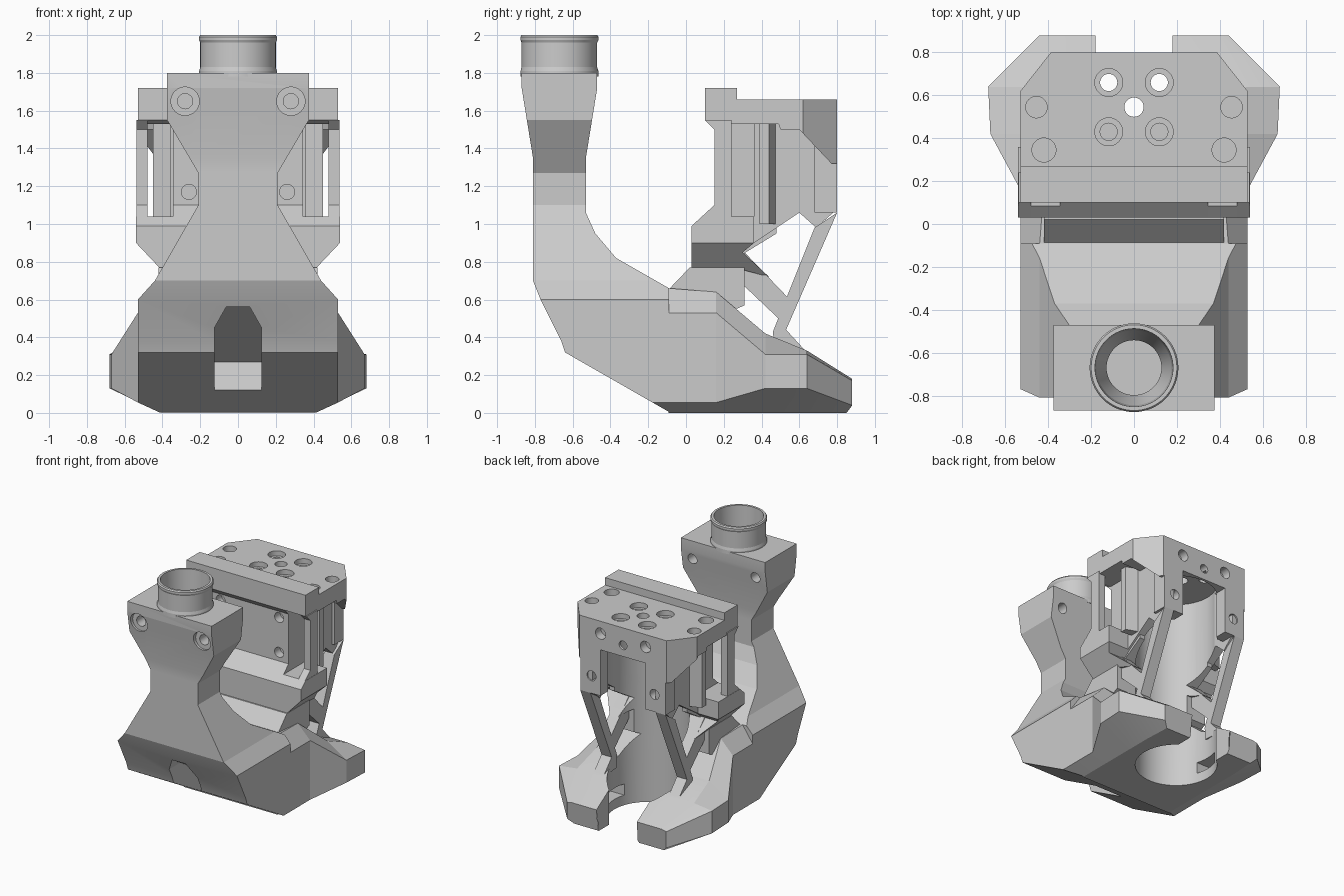
import bpy, bmesh
from math import cos, sin, tau, pi
from mathutils import Matrix

if "Cube" in bpy.data.objects:
    bpy.data.objects.remove(bpy.data.objects["Cube"])


def add(name, bm):
    bmesh.ops.recalc_face_normals(bm, faces=bm.faces)
    me = bpy.data.meshes.new(name)
    bm.to_mesh(me)
    bm.free()
    ob = bpy.data.objects.new(name, me)
    bpy.context.collection.objects.link(ob)
    return ob


def loft(name, rings):
    bm = bmesh.new()
    vs = [[bm.verts.new(p) for p in r] for r in rings]
    n = len(rings[0])
    for a, b in zip(vs, vs[1:]):
        for i in range(n):
            bm.faces.new((a[i], a[(i + 1) % n], b[(i + 1) % n], b[i]))
    bm.faces.new(vs[0])
    bm.faces.new(vs[-1])
    return add(name, bm)


def prism(name, pts, axis, a, b):
    put = {'x': lambda p, t: (t, p[0], p[1]),
           'y': lambda p, t: (p[0], t, p[1]),
           'z': lambda p, t: (p[0], p[1], t)}[axis]
    return loft(name, [[put(p, t) for p in pts] for t in (a, b)])


def box(name, x0, x1, y0, y1, z0, z1):
    return prism(name, [(x0, y0), (x1, y0), (x1, y1), (x0, y1)], 'z', z0, z1)


def lathe(name, prof, x, y, n=64):
    return loft(name, [[(x + r * cos(tau * i / n), y + r * sin(tau * i / n), z)
                        for i in range(n)] for r, z in prof])


def hole(axis, x, y, z, r, depth):
    """Round cutter centred on the given point."""
    bm = bmesh.new()
    rot = Matrix.Rotation(pi / 2, 4, 'X') if axis == 'y' else Matrix()
    bmesh.ops.create_cone(bm, cap_ends=True, segments=32, radius1=r, radius2=r,
                          depth=depth, matrix=Matrix.Translation((x, y, z)) @ rot)
    return add('hole_cutter', bm)


def boolean(targets, cutter, op='DIFFERENCE'):
    for ob in targets:
        m = ob.modifiers.new('cut', 'BOOLEAN')
        m.object, m.operation, m.solver = cutter, op, 'EXACT'
        bpy.context.view_layer.objects.active = ob
        bpy.ops.object.modifier_apply(modifier=m.name)
    bpy.data.objects.remove(cutter)


def both(pts):
    """Close a right-hand outline with its mirror image."""
    return pts + [(-x, y) for x, y in reversed(pts)]


# Air duct: side outline crossed with front outline
duct = prism('air_duct', [(-.87, 1.8), (-.87, 1.72), (-.81, 1.35), (-.81, .7), (-.77, .6),
                          (-.66, .38), (-.64, .32), (-.09, .005), (-.09, .66), (-.37, .82),
                          (-.48, .95), (-.53, 1.06), (-.53, 1.35), (-.47, 1.72), (-.47, 1.8)],
             'x', -.6, .6)
front = both([(.41, 0), (.53, .055), (.53, .6), (.44, .7), (.21, 1.1), (.21, 1.27),
              (.375, 1.55), (.375, 1.9)])
boolean([duct], prism('outline', front, 'y', -1, 0), 'INTERSECT')

# Notch under the front
notch = prism('notch', [(-.75, .565), (-.25, .27), (-.3, .09), (-.8, 0), (-.95, .565)], 'x', -.2, .2)
boolean([notch], prism('outline', both([(.125, .0), (.125, .45), (.06, .565)]), 'y', -1, 0), 'INTERSECT')
boolean([duct], notch)

# Inlet collar and bore
collar = lathe('inlet_collar', [(.207, 1.78), (.206, 1.81), (.2, 1.83), (.2, 1.96), (.207, 1.975),
                                (.207, 1.99), (.2, 2)], 0, -.67)
boolean([duct, collar], lathe('bore', [(.128, .75), (.128, 1.6), (.175, 1.78), (.185, 2.1)], 0, -.67))
for s in (-1, 1):
    boolean([duct], hole('y', s * .28, -.67, 1.65, .04, 1))
    boolean([duct], hole('y', s * .28, -.9, 1.65, .075, .14))

# Lower outlet arms, lofted front to back
def arm_ring(y, half):
    return [(x, y + (.03 if z > .02 and y > .8 else 0), z) for x, z in both(half)]

arms = loft('outlet_arms', [
    arm_ring(-.092, [(.41, 0), (.53, .055), (.53, .53), (.44, .66)]),
    arm_ring(.16, [(.41, 0), (.53, .055), (.53, .53), (.42, .64)]),
    arm_ring(.42, [(.41, 0), (.67, .13), (.67, .31), (.5, .42)]),
    arm_ring(.64, [(.41, 0), (.68, .13), (.68, .31), (.52, .33)]),
    arm_ring(.85, [(.40, 0), (.44, .04), (.44, .17), (.4, .18)])])

# Joint between duct and mount
joint = prism('duct_joint', [(-.09, .655), (.02, .77), (.31, .77), (.31, .57), (.16, .5), (-.09, .5)],
              'x', -.42, .42)

# Mount canopy: side outline crossed with top outline
canopy = prism('mount_canopy', [(.1, 1.72), (.1, 1.55), (.15, 1.53), (.49, 1.53), (.5, 1.5), (.6, 1.5),
                                (.77, 1.32), (.8, 1.32), (.8, 1.66), (.27, 1.66), (.27, 1.72)],
               'x', -.6, .6)
boolean([canopy], prism('outline', both([(.53, 0), (.53, .62), (.38, .81)]), 'z', 1, 2), 'INTERSECT')

# Mount base block
base = prism('mount_base', [(.03, .77), (.03, .99), (.085, 1.04), (.36, 1.04), (.36, .9), (.3, .85),
                            (.44, .72), (.25, .77)], 'x', -.6, .6)
boolean([base], prism('outline', both([(.37, .72), (.54, .9), (.54, 1.1)]), 'y', -.1, .6), 'INTERSECT')

# Mount front wall
wall = prism('mount_wall', [(.03, .77), (.03, .99), (.15, 1.1), (.15, 1.5), (.1, 1.55), (.48, 1.55),
                            (.48, .95), (.3, .84), (.3, .77)], 'x', -.345, .345)

sides = []
for s, tag in ((-1, 'left'), (1, 'right')):
    # Window pillar
    prism(tag + '_pillar', [(.03, .99), (.15, 1.1), (.15, 1.5), (.1, 1.55), (.24, 1.55), (.24, .99)],
          'x', s * .48, s * .538)
    # Window flange
    prism(tag + '_flange', [(.34, .4), (.45, .39), (.45, .44), (.34, .48)], 'z', 1.0, 1.54
          ) if s > 0 else prism(tag + '_flange', [(-.34, .4), (-.45, .39), (-.45, .44), (-.34, .48)],
                                'z', 1.0, 1.54)
    # Side web and rear leg
    sides.append(prism(tag + '_side_web', [(.36, 1.53), (.79, 1.53), (.79, 1.07), (.69, .98), (.6, 1.06),
                                           (.36, .9)], 'x', s * .28, s * .36))
    leg = box(tag + '_rear_leg', s * .2, s * .38, .68, .8, 1.06, 1.45)
    boolean([leg], hole('y', s * .28, .8, 1.2, .04, .16))
    sides.append(leg)
    # Braces down to the arms
    prism(tag + '_long_brace', [(.8, 1.06), (.68, .98), (.46, .43), (.47, .33), (.64, .32), (.53, .44)],
          'x', s * .29, s * .38)
    prism(tag + '_short_brace', [(.31, .85), (.54, .61), (.51, .48), (.31, .67)], 'x', s * .29, s * .38)

# Round cavity, rear opening and gap between the arms
body = [arms, joint, base, wall, canopy] + sides
boolean(body, lathe('cavity', [(.3, -.1), (.3, 1.53)], 0, .48))
boolean([canopy], box('opening', -.2, .2, .5, .95, 1, 1.43))
boolean([arms], box('gap', -.18, .18, .4, 1, -.1, .6))

# Outlet slots in the arms
for s in (-1, 1):
    boolean([arms], box('slot', s * .15, s * .42, .38, .58, .08, .17))

# Screw holes in the canopy top, back and wall
for s in (-1, 1):
    for y in (.43, .66):
        boolean([canopy], hole('z', s * .118, y, 1.6, .04, .6))
        boolean([canopy], hole('z', s * .118, y, 1.66, .065, .08))
    boolean([canopy], hole('z', s * .455, .545, 1.66, .05, .14))
    boolean([canopy], hole('z', s * .42, .345, 1.66, .056, .14))
    boolean([canopy], hole('y', s * .2, .8, 1.56, .045, .14))
    for z in (1.45, 1.17):
        boolean([wall], hole('y', s * .26, .15, z, .04, .14))
boolean([canopy], hole('z', 0, .545, 1.6, .045, .6))
boolean([canopy], hole('y', 0, .8, 1.52, .035, .14))

# Smooth the round surfaces, keep the facets sharp
for ob in bpy.context.scene.objects:
    ob.select_set(True)
bpy.context.view_layer.objects.active = duct
bpy.ops.object.shade_smooth_by_angle(angle=.2)
